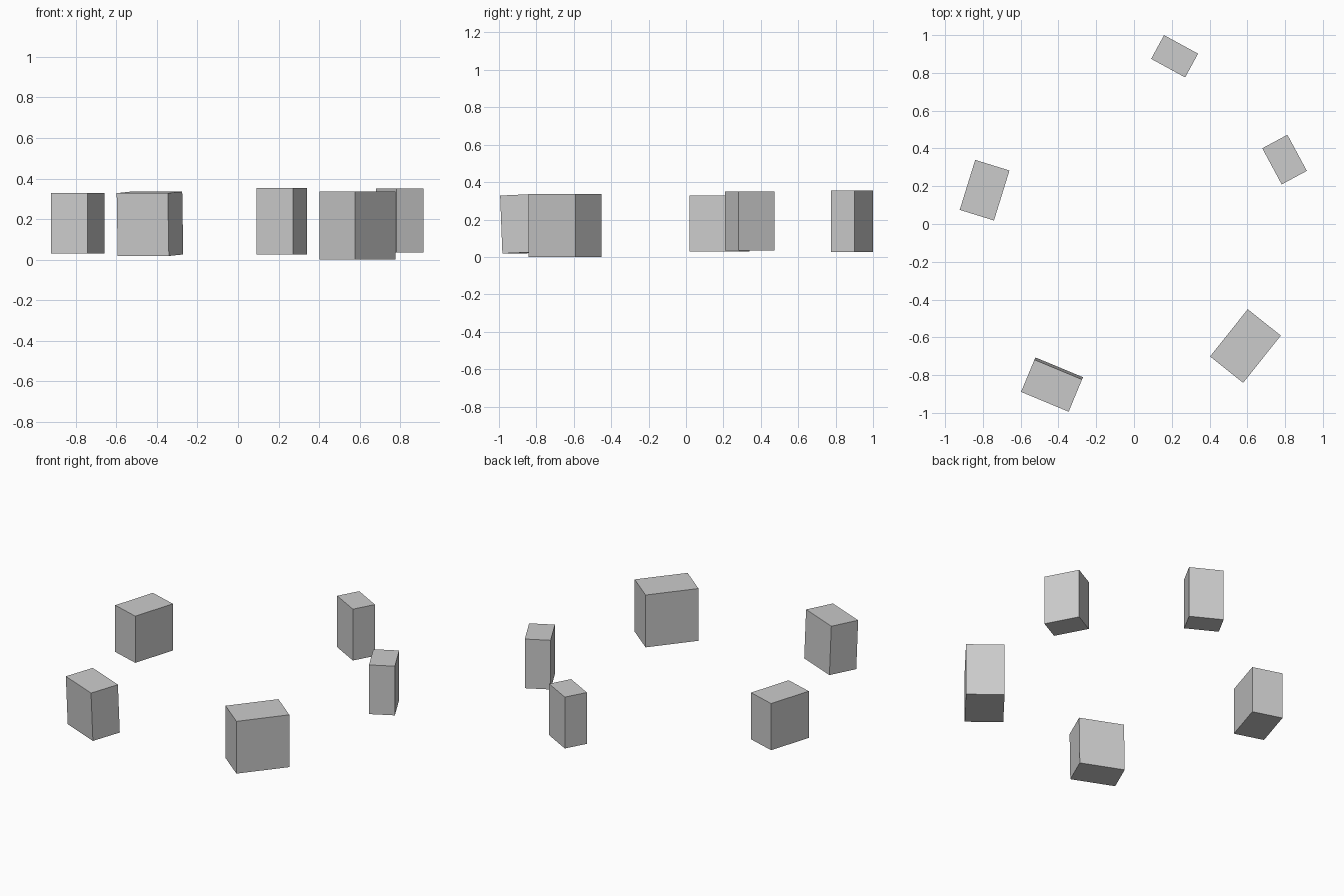
import bpy
from math import radians
from mathutils import Euler

if "Cube" in bpy.data.objects:
    bpy.data.objects.remove(bpy.data.objects["Cube"])


def block(name, x, y, z, length, width, height, turn, tilt=0):
    """Box by centre, size, turn about z and small tilt about its long axis (degrees)."""
    bpy.ops.mesh.primitive_cube_add(size=1, location=(x, y, z))
    ob = bpy.context.object
    ob.name = name
    ob.scale = (length, width, height)
    ob.rotation_euler = Euler((radians(tilt), 0, radians(turn)))


# ring of five separate standing blocks
block("back_block", 0.215, 0.888, 0.190, 0.205, 0.143, 0.329, -28.6)
block("right_block", 0.797, 0.341, 0.193, 0.217, 0.151, 0.315, -61.7)
block("front_right_block", 0.590, -0.646, 0.168, 0.320, 0.224, 0.335, 51.4)
block("front_left_block", -0.434, -0.850, 0.177, 0.273, 0.185, 0.310, -22.6, 2.4)
block("left_block", -0.791, 0.179, 0.179, 0.277, 0.190, 0.299, 72.8)
